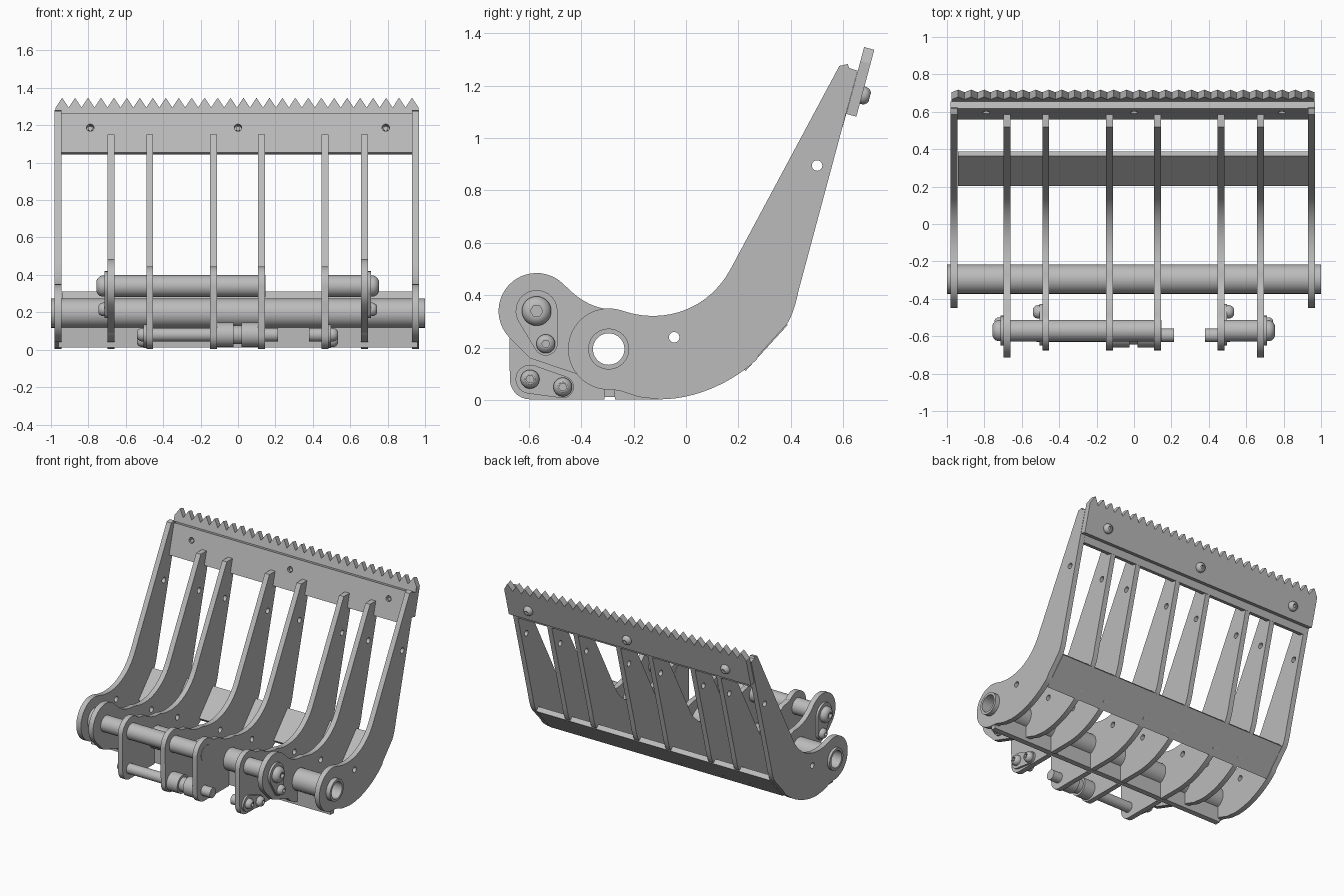
import bpy, bmesh
from math import sin, cos, pi, radians, acos, atan2, hypot
from mathutils import Matrix, Vector
from mathutils.geometry import interpolate_bezier

cube = bpy.data.objects.get("Cube")
if cube:
    bpy.data.objects.remove(cube)

steel = bpy.data.materials.new("steel_grey")
steel.use_nodes = True
steel.diffuse_color = (0.5, 0.5, 0.5, 1)
steel.node_tree.nodes["Principled BSDF"].inputs["Base Color"].default_value = (0.5, 0.5, 0.5, 1)


def frame(x_axis, y_axis, z_axis, origin):
    m = Matrix((x_axis, y_axis, z_axis)).transposed().to_4x4()
    m.translation = origin
    return m


def side(x):
    """Profile plane: drawn in y and z, thickness along x."""
    return frame((0, 1, 0), (0, 0, 1), (1, 0, 0), (x, 0, 0))


def finish(name, mesh):
    bm = bmesh.new()
    bm.from_mesh(mesh)
    bmesh.ops.remove_doubles(bm, verts=bm.verts, dist=0.0002)
    bmesh.ops.recalc_face_normals(bm, faces=bm.faces)
    bm.to_mesh(mesh)
    bm.free()
    mesh.materials.clear()
    mesh.materials.append(steel)
    ob = bpy.data.objects.new(name, mesh)
    bpy.context.collection.objects.link(ob)
    bpy.ops.object.select_all(action='DESELECT')
    bpy.context.view_layer.objects.active = ob
    ob.select_set(True)
    bpy.ops.object.shade_smooth_by_angle(angle=radians(30))
    return ob


def plate(name, outline, thickness, matrix, holes=()):
    """Flat plate cut from an outline with round holes (u, v, r)."""
    cu = bpy.data.curves.new(name, 'CURVE')
    cu.dimensions = '2D'
    cu.fill_mode = 'BOTH'
    cu.extrude = thickness / 2
    for pts in [outline] + [arc(u, v, r, 0, 345, 24) for u, v, r in holes]:
        sp = cu.splines.new('POLY')
        sp.points.add(len(pts) - 1)
        for p, (u, v) in zip(sp.points, pts):
            p.co = (u, v, 0, 1)
        sp.use_cyclic_u = True
    tmp = bpy.data.objects.new(name + "_curve", cu)
    bpy.context.collection.objects.link(tmp)
    deps = bpy.context.evaluated_depsgraph_get()
    mesh = bpy.data.meshes.new_from_object(tmp.evaluated_get(deps))
    bpy.data.objects.remove(tmp)
    mesh.transform(matrix)
    return finish(name, mesh)


def lathe(name, profile, matrix, loop=False, steps=36):
    """Turn (distance, radius, hex?) rings around the local z axis."""
    bm = bmesh.new()
    rings = []
    for t, r, *hexed in profile:
        ring = []
        for i in range(steps):
            a = 2 * pi * i / steps
            k = cos(pi / 6) / cos(a % (pi / 3) - pi / 6) if hexed else 1
            ring.append(bm.verts.new((r * k * cos(a), r * k * sin(a), t)))
        rings.append(ring)
    pairs = list(zip(rings, rings[1:])) + ([(rings[-1], rings[0])] if loop else [])
    for a, b in pairs:
        for i in range(steps):
            j = (i + 1) % steps
            bm.faces.new((a[i], a[j], b[j], b[i]))
    mesh = bpy.data.meshes.new(name)
    bm.to_mesh(mesh)
    bm.free()
    mesh.transform(matrix)
    return finish(name, mesh)


def rod(name, x0, x1, y, z, r):
    m = side(0)
    m.translation = (0, y, z)
    return lathe(name, [(x0, 0), (x0, r), (x1, r), (x1, 0)], m)


def bolt(name, origin, direction, r, h):
    """Domed head with a hexagonal socket."""
    m = Vector(direction).to_track_quat('Z', 'Y').to_matrix().to_4x4()
    m.translation = origin
    lathe(name, [(0, 0), (0, r), (.3 * h, r), (.6 * h, .92 * r), (.85 * h, .74 * r), (h, .52 * r),
                 (h, .42 * r, 1), (.5 * h, .42 * r, 1), (.5 * h, 0)], m)


def arc(u, v, r, a0, a1, n=16):
    return [(u + r * cos(radians(a0 + (a1 - a0) * i / (n - 1))),
             v + r * sin(radians(a0 + (a1 - a0) * i / (n - 1)))) for i in range(n)]


def bez(*p, n=14):
    return [(q.x, q.y) for q in interpolate_bezier(*[Vector((*c, 0)) for c in p], n)]


def capsule(c1, r1, c2, r2):
    """Outline wrapped around two circles, for the retainer plates."""
    du, dv = c2[0] - c1[0], c2[1] - c1[1]
    a = atan2(dv, du) * 180 / pi
    o = acos((r1 - r2) / hypot(du, dv)) * 180 / pi
    return arc(*c1, r1, a + o, a + 360 - o) + arc(*c2, r2, a - o, a + o)


# Shared positions in y, z
tube = (-0.295, 0.195)
pin_hi, bolt_hi = (-0.57, 0.34), (-0.535, 0.215)
pin_lo, bolt_lo = (-0.595, 0.08), (-0.47, 0.05)
RIB = 0.037

# Rib outline pieces
inner_curve = bez((-0.242, 0.341), (-0.08, 0.285), (0.09, 0.35), (0.17, 0.5))
back_curve = bez((0.43, 0.42), (0.42, 0.37), (0.405, 0.32), (0.385, 0.29), n=6) + [(0.28, 0.175)]
belly = bez((0.27, 0.155), (0.18, 0.07), (0.04, 0.003), (-0.1, 0.003))
heel = [(-0.18, 0.012), (-0.255, 0.037)]
full_top = [(0.585, 1.275), (0.617, 1.282), (0.622, 1.267), (0.655, 1.257), (0.607, 1.08)]
cut_top = [(0.519, 1.15), (0.585, 1.15), (0.56, 1.052), (0.597, 1.045)]
neck = bez((-0.467, 0.443), (-0.41, 0.385), (-0.36, 0.345), (-0.242, 0.341))[:-1]
slim_neck = [(-0.49, 0.41)] + neck[4:]
holes = [(*tube, 0.077), (0.5, 0.895, 0.02), (-0.045, 0.24, 0.02)]

outer = inner_curve + full_top + back_curve + belly + heel + arc(*tube, 0.155, 268, 75, 28)
eared = (inner_curve + cut_top + back_curve + belly + heel + arc(*tube, 0.155, 268, 218, 8)
         + [(-0.595, 0.16)] + arc(*pin_hi, 0.145, 223, 45, 24) + neck[1:])
clevis = (inner_curve + cut_top + back_curve + belly + [(-0.27, 0.003), (-0.27, 0.02), (-0.31, 0.02), (-0.31, 0.003)]
          + arc(*pin_lo, 0.077, 270, 180, 8) + arc(*pin_hi, 0.105, 180, 42, 18) + slim_neck)

# Ribs
for name, outline, xs in (("outer_rib", outer, (-0.963, 0.948)),
                          ("eared_rib", eared, (-0.68, 0.677)),
                          ("clevis_rib", clevis, (-0.472, -0.13, 0.125, 0.466))):
    for x in xs:
        plate(name, outline, RIB, side(x), holes)

# Hollow cross tube
m = side(0)
m.translation = (0, *tube)
lathe("cross_tube", [(-1, 0.06), (-1, 0.078), (1, 0.078), (1, 0.06)], m, loop=True, steps=48)

# Lower cross plate and the bar under the tube
plate("lower_cross_plate", [(0.203, 0.137), (0.363, 0.312), (0.388, 0.287), (0.228, 0.112)], 1.87, side(-0.005))
plate("under_tube_bar", [(-0.31, 0.012), (-0.27, 0.012), (-0.27, 0.125), (-0.31, 0.125)], 1.92, side(0))

# Upper cross plate, leaning back
tilt = radians(15)
up, front = Vector((0, sin(tilt), cos(tilt))), Vector((0, -cos(tilt), sin(tilt)))
mid = Vector((0, 0.6075, 1.155))
bolt_x = (-0.79, 0, 0.79)
plate("upper_cross_plate", [(-0.945, -0.11), (0.93, -0.11), (0.93, 0.11), (-0.945, 0.11)], 0.04,
      frame((1, 0, 0), up, front, mid), [(x, 0.028, 0.02) for x in bolt_x])

# Toothed blade with its bolts
teeth, left, right = 28, -0.975, 0.965
step = (right - left) / teeth
edge = [(right, 0.15)]
for i in reversed(range(teeth)):
    edge += [(left + (i + 0.5) * step, 0.204), (left + i * step, 0.15)]
blade_mid = mid - front * 0.04
plate("toothed_blade", [(left, -0.06), (right, -0.06)] + edge, 0.04, frame((1, 0, 0), up, front, blade_mid))
for x in bolt_x:
    base = blade_mid - front * 0.02 + up * 0.025 + Vector((x, 0, 0))
    bolt("blade_bolt", base, -front, 0.034, 0.03)
    lathe("blade_bolt_shank", [(0, 0), (0, 0.012), (0.07, 0.012), (0.07, 0)],
          frame((1, 0, 0), up, front, base))

# Pins between the ribs
rod("upper_pin_long", -0.68, 0.146, *pin_hi, 0.058)
rod("upper_pin_short", 0.446, 0.677, *pin_hi, 0.058)
rod("lower_pin_long", -0.472, 0.215, *pin_lo, 0.036)
rod("lower_pin_short", 0.38, 0.466, *pin_lo, 0.036)
rod("spool_core", -0.11, 0.105, *pin_lo, 0.05)
for x0, x1 in ((-0.111, -0.025), (0.02, 0.106)):
    rod("spool_flange", x0, x1, *pin_lo, 0.066)

# Retainer plates and bolt heads on both sides
for s, x_hi, x_lo in ((-1, -0.6985, -0.4905), (1, 0.6955, 0.4845)):
    plate("upper_retainer", capsule(pin_hi, 0.08, bolt_hi, 0.045), 0.016, side(x_hi + s * 0.008))
    plate("lower_retainer", capsule(pin_lo, 0.055, bolt_lo, 0.042), 0.014, side(x_lo + s * 0.007))
    for name, x, pos, r, h in (("upper_pin_bolt", x_hi + s * 0.016, pin_hi, 0.056, 0.042),
                               ("upper_lock_bolt", x_hi + s * 0.016, bolt_hi, 0.036, 0.032),
                               ("lower_pin_bolt", x_lo + s * 0.014, pin_lo, 0.036, 0.035),
                               ("lower_lock_bolt", x_lo + s * 0.014, bolt_lo, 0.036, 0.035)):
        bolt(name, (x, *pos), (s, 0, 0), r, h)
